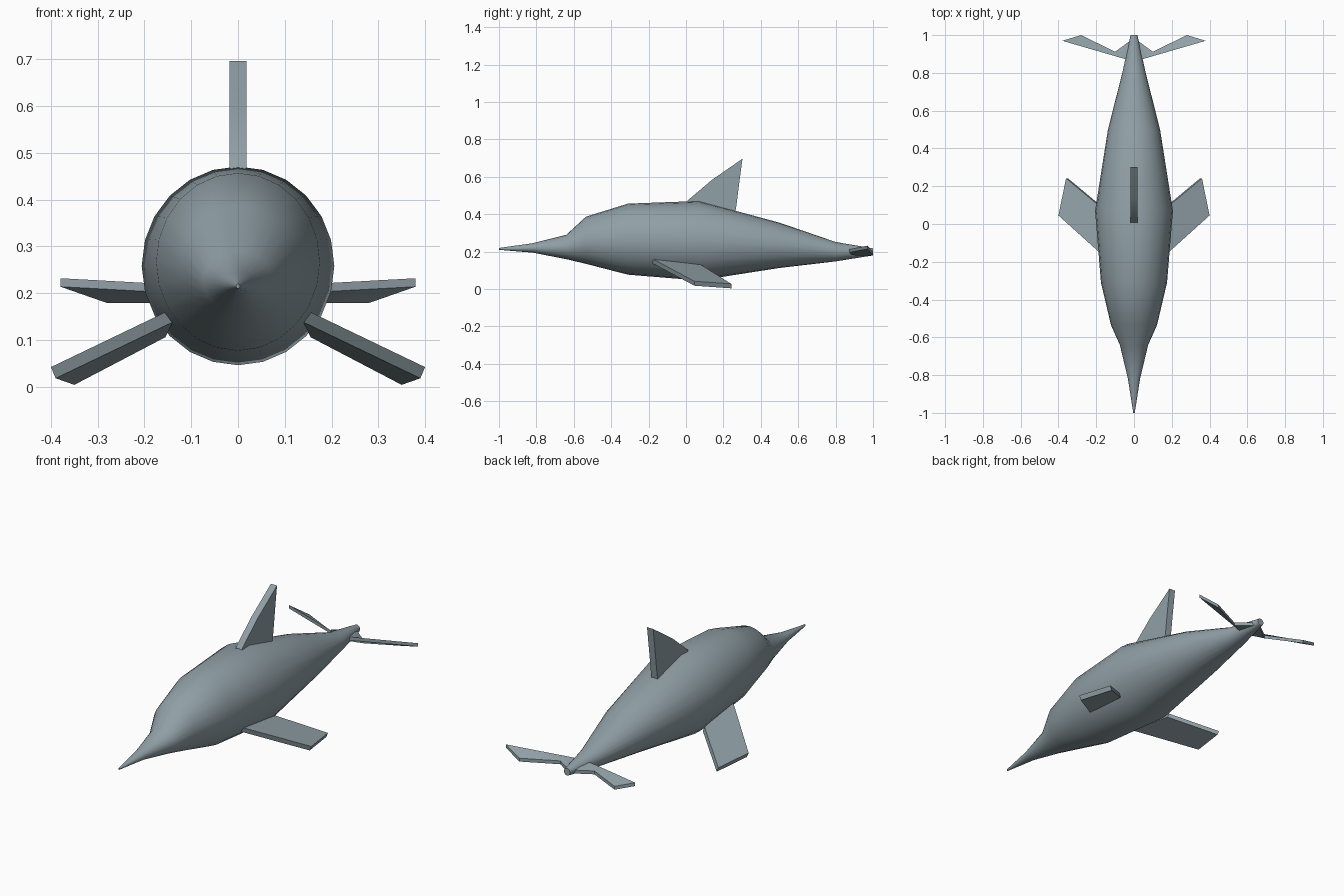
import bpy, bmesh, math
from mathutils import Vector

cube = bpy.data.objects.get("Cube")
if cube:
    bpy.data.objects.remove(cube, do_unlink=True)

# One skin colour for the whole animal
skin = bpy.data.materials.new("blue_grey_skin")
skin.use_nodes = True
skin.diffuse_color = (0.28, 0.35, 0.38, 1)
skin.node_tree.nodes["Principled BSDF"].inputs["Base Color"].default_value = skin.diffuse_color


def loft(name, rings, angle):
    """Bridge equal-sized rings of points and cap both ends."""
    bm = bmesh.new()
    loops = [[bm.verts.new(p) for p in ring] for ring in rings]
    n = len(loops[0])
    for a, b in zip(loops, loops[1:]):
        for i in range(n):
            j = (i + 1) % n
            bm.faces.new((a[i], a[j], b[j], b[i]))
    bm.faces.new(loops[0])
    bm.faces.new(loops[-1])
    bmesh.ops.recalc_face_normals(bm, faces=bm.faces)
    mesh = bpy.data.meshes.new(name)
    bm.to_mesh(mesh)
    bm.free()
    mesh.materials.append(skin)
    obj = bpy.data.objects.new(name, mesh)
    bpy.context.collection.objects.link(obj)
    bpy.ops.object.select_all(action='DESELECT')
    obj.select_set(True)
    bpy.context.view_layer.objects.active = obj
    bpy.ops.object.shade_smooth_by_angle(angle=math.radians(angle))
    return obj


def fin(name, sections, half, side=1):
    """Loft a fin from (leading, trailing) points, thickened by +-half."""
    h = Vector(half)
    rings = []
    for lead, trail in sections:
        a, b = Vector(lead), Vector(trail)
        ring = [a - h, b - h, b + h, a + h]
        rings.append([(p.x * side, p.y, p.z) for p in ring])
    return loft(name, rings, 40)


# Body: y, half width, bottom, top
stations = [
    (-1.0, 0.004, 0.21, 0.22), (-0.82, 0.032, 0.195, 0.245),
    (-0.64, 0.075, 0.16, 0.29), (-0.535, 0.122, 0.135, 0.387),
    (-0.31, 0.175, 0.077, 0.457), (0.07, 0.206, 0.046, 0.471),
    (0.5, 0.138, 0.113, 0.355), (0.8, 0.062, 0.148, 0.252),
    (1.0, 0.018, 0.18, 0.218),
]
SIDES = 24
body_rings = []
for y, rx, low, high in stations:
    mid, rz = (low + high) / 2, (high - low) / 2
    turns = [math.tau * i / SIDES for i in range(SIDES)]
    body_rings.append([(rx * math.sin(t), y, mid + rz * math.cos(t)) for t in turns])
loft("body", body_rings, 60)

# Swept dorsal fin
fin("dorsal_fin", [
    ((0, 0.0, 0.45), (0, 0.262, 0.40)),
    ((0, 0.01, 0.475), (0, 0.27, 0.45)),
    ((0, 0.14, 0.585), (0, 0.285, 0.57)),
    ((0, 0.292, 0.69), (0, 0.302, 0.697)),
], (0.018, 0, 0))

# Paired flippers and tail flukes
for label, side in (("left", 1), ("right", -1)):
    fin(label + "_flipper", [
        ((0.145, -0.18, 0.15), (0.16, 0.08, 0.118)),
        ((0.395, 0.045, 0.03), (0.355, 0.242, 0.016)),
    ], (0.005, 0, 0.012), side)
    fin(label + "_fluke", [
        ((0, 0.86, 0.20), (0, 0.985, 0.195)),
        ((0.07, 0.88, 0.206), (0.10, 0.912, 0.188)),
        ((0.38, 0.97, 0.223), (0.28, 1.0, 0.188)),
    ], (0, 0, 0.009), side)
